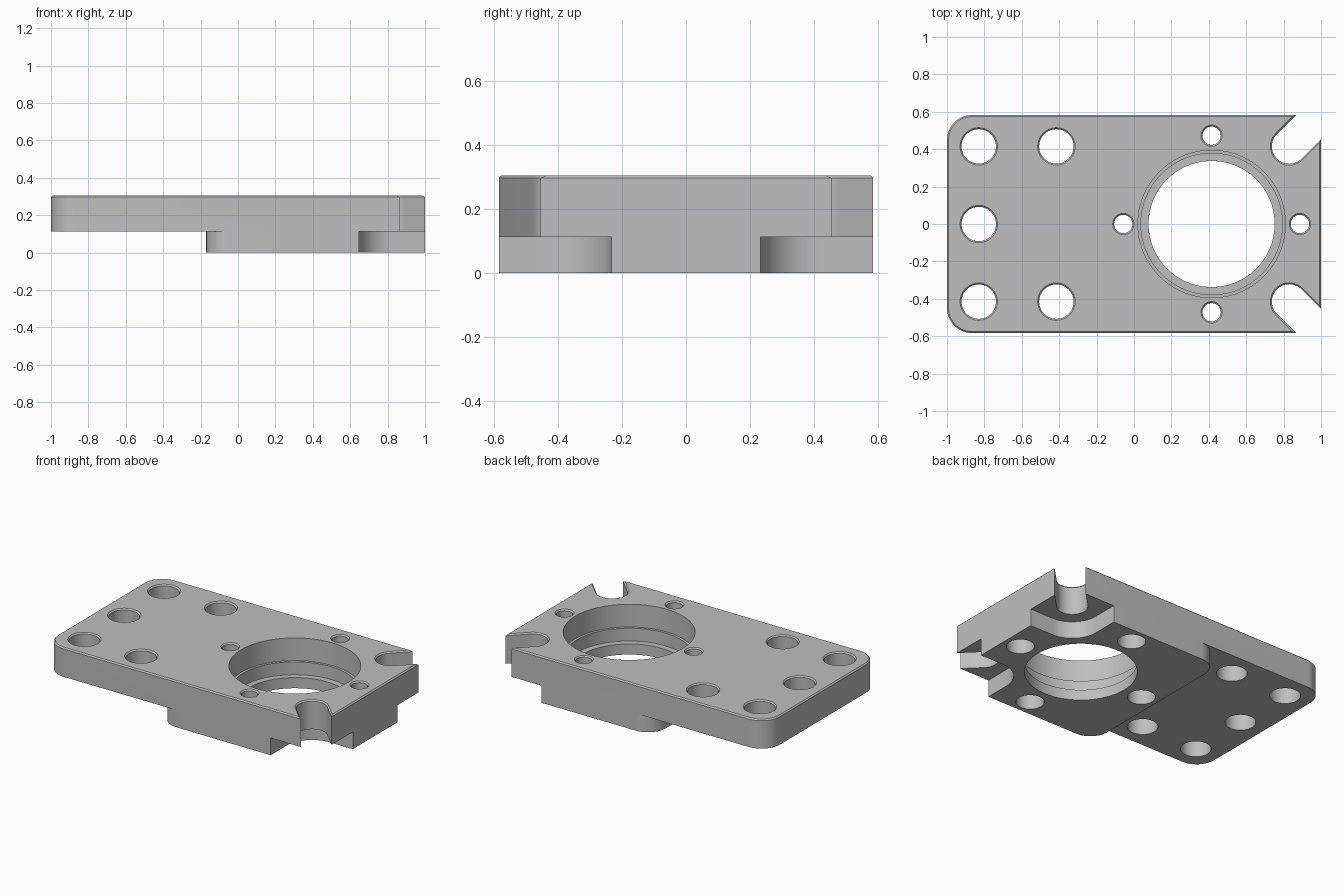
import bpy, bmesh
from math import sin, cos, radians
from mathutils import Vector

cube = bpy.data.objects.get("Cube")
if cube:
    bpy.data.objects.remove(cube, do_unlink=True)

W, H, STEP = 0.583, 0.305, 0.113   # half width, height, underside of the plate
C = 0.008                          # chamfer
HOLE = 0.415                       # spacing of the hole pattern

metal = bpy.data.materials.new("grey metal")
metal.use_nodes = True
grey = (0.52, 0.52, 0.52, 1)
metal.diffuse_color = grey
metal.node_tree.nodes["Principled BSDF"].inputs["Base Color"].default_value = grey


def arc(cx, cy, r, a0, a1, n=16):
    angles = [radians(a0 + (a1 - a0) * i / n) for i in range(n + 1)]
    return [(cx + r * cos(a), cy + r * sin(a)) for a in angles]


def loft(name, rings):
    """Solid through a stack of (height, outline) rings."""
    bm = bmesh.new()
    loops = [[bm.verts.new((x, y, z)) for x, y in pts] for z, pts in rings]
    for low, high in zip(loops, loops[1:]):
        for i in range(len(low)):
            j = (i + 1) % len(low)
            bm.faces.new((low[i], low[j], high[j], high[i]))
    bm.faces.new(loops[0])
    bm.faces.new(loops[-1])
    bmesh.ops.recalc_face_normals(bm, faces=bm.faces)
    mesh = bpy.data.meshes.new(name)
    bm.to_mesh(mesh)
    bm.free()
    mesh.materials.append(metal)
    obj = bpy.data.objects.new(name, mesh)
    bpy.context.collection.objects.link(obj)
    return obj


def cut(name, rings):
    """Subtract a lofted solid from the plate."""
    cutter = loft(name, rings)
    cutter.hide_render = True
    mod = plate.modifiers.new(name, 'BOOLEAN')
    mod.operation = 'DIFFERENCE'
    mod.solver = 'EXACT'
    mod.object = cutter
    bpy.ops.object.modifier_apply(modifier=mod.name)
    bpy.data.objects.remove(cutter, do_unlink=True)


def round_cut(name, x, y, profile, n=48):
    """Subtract a turned profile of (height, radius) pairs."""
    cut(name, [(z, arc(x, y, r, 0, 360 - 360 / n, n - 1)) for z, r in profile])


def top_flare(r):
    return [(H - C, r), (H + C, r + 2 * C)]


# Plate body with rounded left corners and a chamfered top rim
def body(inset):
    r = 0.135
    return ([(1 - inset, -W + inset), (1 - inset, W - inset)]
            + arc(-1 + r, W - r, r - inset, 90, 180)
            + arc(-1 + r, -W + r, r - inset, 180, 270))


plate = loft("mounting_plate", [(0, body(0)), (H - C, body(0)), (H, body(C))])
bpy.context.view_layer.objects.active = plate
plate.select_set(True)

# Raised left half, leaving a round-cornered block underneath
r, edge = 0.13, -0.17
relief = ([(-1.2, -0.7), (edge + r, -0.7)]
          + arc(edge + r, -W + r, r, 270, 180)
          + arc(edge + r, W - r, r, 180, 90)
          + [(edge + r, 0.7), (-1.2, 0.7)])
cut("underside_relief", [(-0.1, relief), (STEP, relief)])

# Corner pockets and diagonal open slots
for s in (-1, 1):
    def slot(radius):
        pts = arc(0, 0, radius, 135, 315, 24)
        out = Vector((1, 1)).normalized() * 0.6
        side = Vector((1, -1)).normalized() * radius
        pts += [tuple(out + side), tuple(out - side)]
        return [(2 * HOLE + x, s * (HOLE + y)) for x, y in pts]

    pocket = arc(2 * HOLE, HOLE, 0.183, 180, 270) + [(1.2, HOLE - 0.183), (1.2, 0.8), (2 * HOLE - 0.183, 0.8)]
    pocket = [(x, s * y) for x, y in pocket]
    cut("corner_pocket", [(-0.1, pocket), (STEP, pocket)])
    cut("corner_slot", [(-0.1, slot(0.093))] + [(z, slot(q)) for z, q in top_flare(0.093)])

# Stepped main bore
round_cut("main_bore", HOLE, 0,
          [(-0.1, 0.337), (0.07, 0.337), (0.07, 0.378), (0.155, 0.378),
           (0.155, 0.394), (H + 0.1, 0.394)], 96)

# Large bolt holes
for x, y in ((-2, -1), (-2, 0), (-2, 1), (-1, -1), (-1, 1)):
    round_cut("bolt_hole", x * HOLE, y * HOLE, [(-0.1, 0.092)] + top_flare(0.092))

# Screw holes around the bore, counterbored from below
for dx, dy in ((1, 0), (-1, 0), (0, 1), (0, -1)):
    round_cut("screw_hole", HOLE + dx * 0.472, dy * 0.472,
              [(-0.1, 0.084), (0.13, 0.084), (0.13, 0.049)] + top_flare(0.049), 40)

bpy.ops.object.shade_smooth_by_angle(angle=radians(30))
